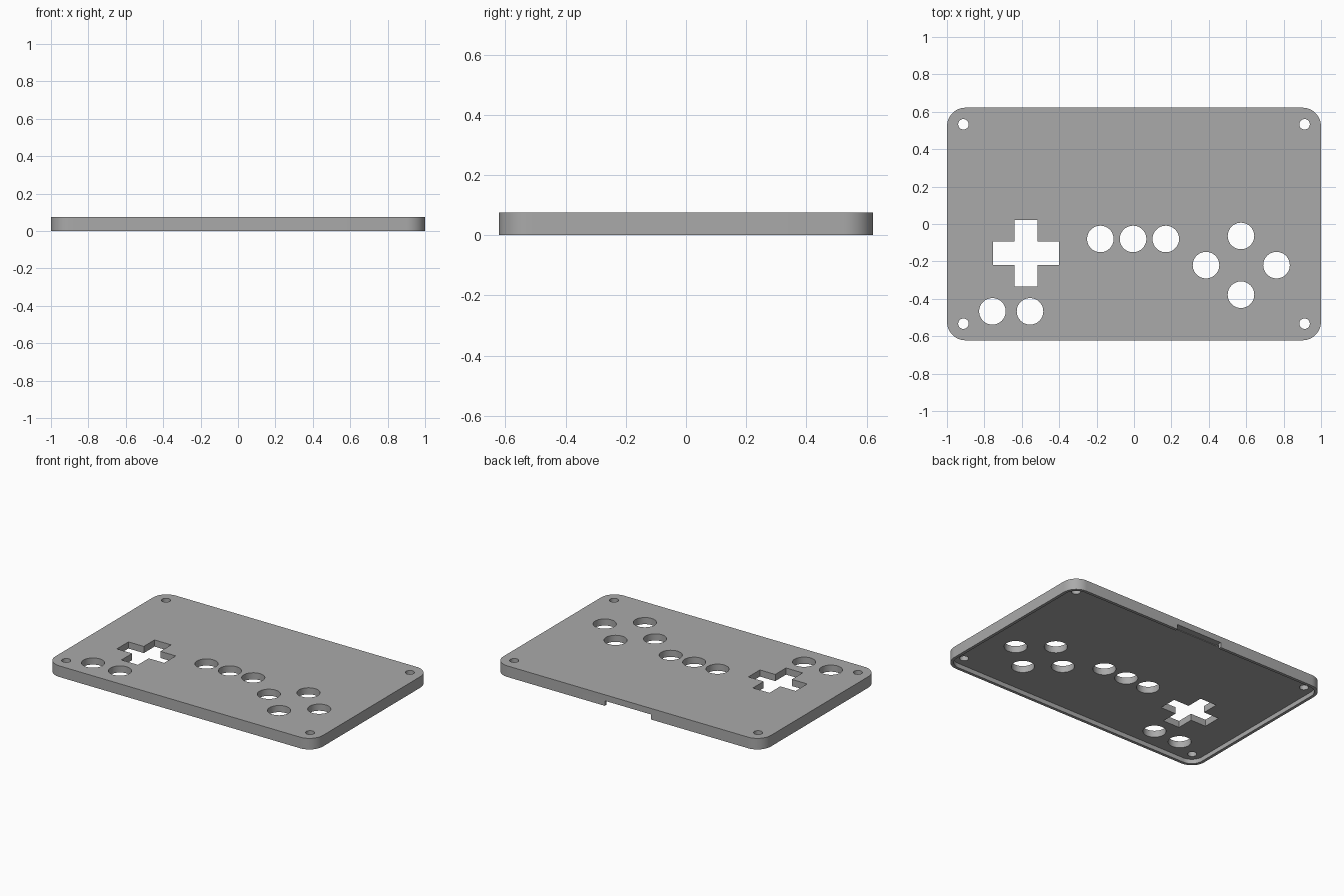
import bpy, bmesh, math

cube = bpy.data.objects.get("Cube")
if cube:
    bpy.data.objects.remove(cube, do_unlink=True)

W, D, H = 1.0, 0.622, 0.075      # half width, half depth, height
RIM, RECESS = 0.02, 0.03         # underside lip thickness and depth

grey = bpy.data.materials.new("matte grey")
grey.use_nodes = True
grey.diffuse_color = (0.4, 0.4, 0.4, 1)
grey.node_tree.nodes["Principled BSDF"].inputs["Base Color"].default_value = (0.4, 0.4, 0.4, 1)


def prism(name, outline, z0, z1):
    """Extrude a closed outline straight up."""
    bm = bmesh.new()
    face = bm.faces.new([bm.verts.new((x, y, z0)) for x, y in outline])
    top = bmesh.ops.extrude_face_region(bm, geom=[face])["geom"]
    verts = [v for v in top if isinstance(v, bmesh.types.BMVert)]
    bmesh.ops.translate(bm, verts=verts, vec=(0, 0, z1 - z0))
    bmesh.ops.recalc_face_normals(bm, faces=bm.faces)
    mesh = bpy.data.meshes.new(name)
    bm.to_mesh(mesh)
    bm.free()
    mesh.materials.append(grey)
    obj = bpy.data.objects.new(name, mesh)
    bpy.context.collection.objects.link(obj)
    return obj


def arc(cx, cy, r, start, sweep, n):
    return [(cx + r * math.cos(start + sweep * i / n),
             cy + r * math.sin(start + sweep * i / n)) for i in range(n + 1)]


def rounded_rect(w, d, r):
    pts = []
    for k, (sx, sy) in enumerate([(1, 1), (-1, 1), (-1, -1), (1, -1)]):
        pts += arc(sx * (w - r), sy * (d - r), r, k * math.pi / 2, math.pi / 2, 12)
    return pts


def rect(x0, x1, y0, y1):
    return [(x0, y0), (x1, y0), (x1, y1), (x0, y1)]


def cut(target, outline, z0=-0.1, z1=0.2):
    cutter = prism("cutter", outline, z0, z1)
    cutter.hide_render = True
    mod = target.modifiers.new("cut", "BOOLEAN")
    mod.operation, mod.solver, mod.object = "DIFFERENCE", "EXACT", cutter
    bpy.context.view_layer.objects.active = target
    bpy.ops.object.modifier_apply(modifier=mod.name)
    bpy.data.objects.remove(cutter, do_unlink=True)


panel = prism("controller_top_panel", rounded_rect(W, D, 0.1), 0, H)

# Hollow underside, leaving a thin lip
cut(panel, rounded_rect(W - RIM, D - RIM, 0.1 - RIM), -0.1, RECESS)

# Cable notch in the rear lip
cut(panel, rect(-0.172, 0.172, D - 0.045, D + 0.1), -0.1, RECESS + 0.004)

# Round button holes
buttons = [(-0.18, -0.08), (-0.005, -0.08), (0.17, -0.08),
           (0.385, -0.22), (0.572, -0.064), (0.762, -0.22), (0.572, -0.378),
           (-0.757, -0.467), (-0.556, -0.467)]
for x, y in buttons:
    cut(panel, arc(x, y, 0.071, 0, 2 * math.pi, 48)[:-1])

# Corner screw holes
for sx in (-1, 1):
    for sy in (-1, 1):
        cut(panel, arc(sx * 0.912, sy * 0.533, 0.028, 0, 2 * math.pi, 32)[:-1])

# Cross-shaped direction pad opening
cx, cy, arm, half = -0.577, -0.156, 0.177, 0.062
cross = [(arm, -half), (arm, half), (half, half), (half, arm), (-half, arm), (-half, half),
         (-arm, half), (-arm, -half), (-half, -half), (-half, -arm), (half, -arm), (half, -half)]
cut(panel, [(cx + x, cy + y) for x, y in cross])

# Smooth curved walls with crisp edges
bpy.ops.object.select_all(action="DESELECT")
panel.select_set(True)
bpy.context.view_layer.objects.active = panel
bpy.ops.object.shade_smooth_by_angle(angle=math.radians(30))
